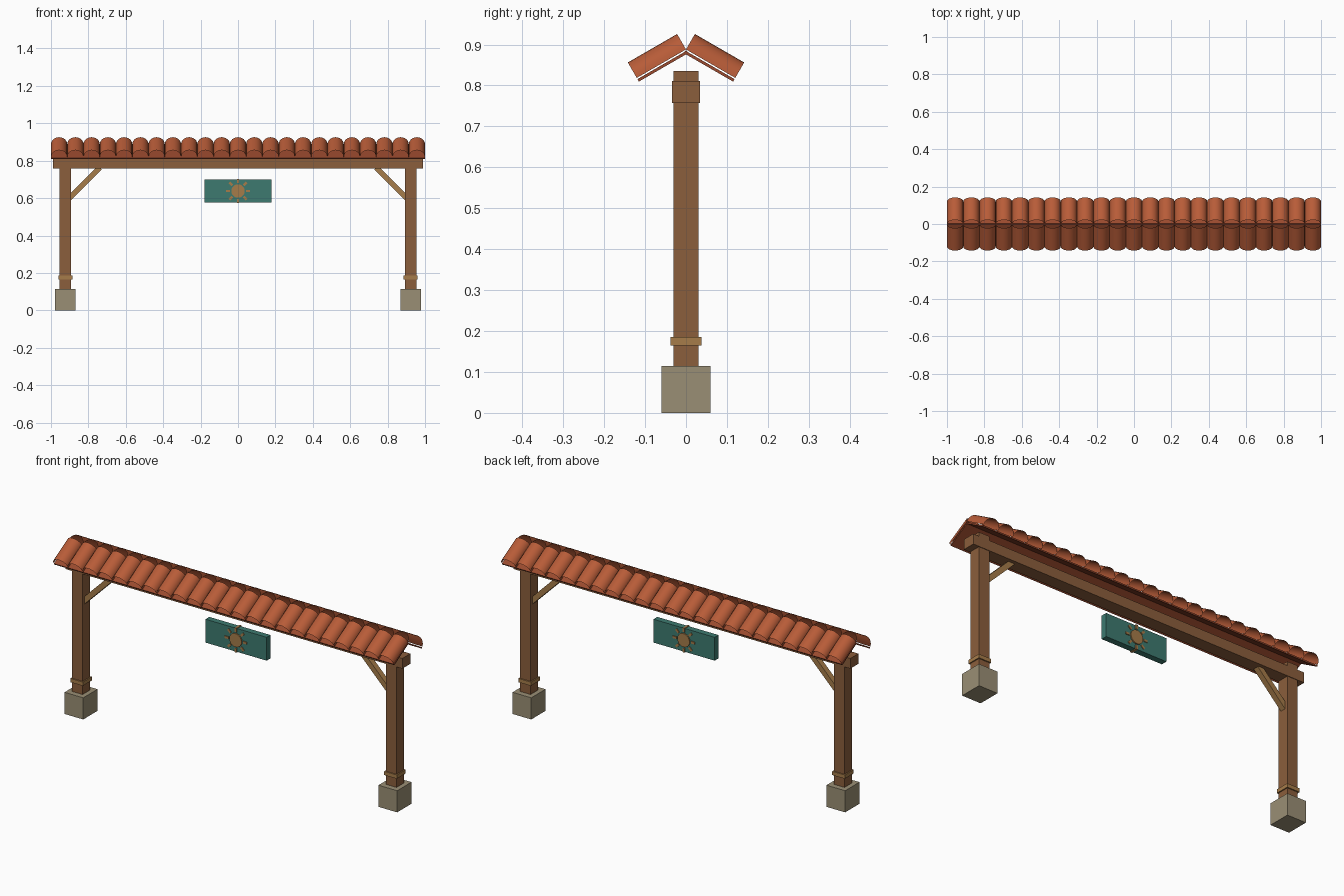
import bpy, bmesh, math
from mathutils import Matrix, Vector

if "Cube" in bpy.data.objects:
    bpy.data.objects.remove(bpy.data.objects["Cube"], do_unlink=True)


def material(name, hex_code):
    def linear(c):
        return c / 12.92 if c <= 0.04045 else ((c + 0.055) / 1.055) ** 2.4
    rgb = [linear(int(hex_code[i:i + 2], 16) / 255) for i in (0, 2, 4)]
    mat = bpy.data.materials.new(name)
    mat.use_nodes = True
    mat.diffuse_color = (*rgb, 1)
    bsdf = mat.node_tree.nodes["Principled BSDF"]
    bsdf.inputs["Base Color"].default_value = (*rgb, 1)
    bsdf.inputs["Roughness"].default_value = 0.9
    return mat


WOOD = material("brown wood", "8B5E3C")
LIGHT_WOOD = material("light wood", "A67C4A")
STONE = material("stone", "9A8F75")
TEAL = material("teal paint", "3D7A70")
CLAY = material("clay tile", "B85C38")
DARK_CLAY = material("dark clay", "9A4A2E")


def finish(name, bm, mat):
    mesh = bpy.data.meshes.new(name)
    bm.to_mesh(mesh)
    bm.free()
    mesh.materials.append(mat)
    obj = bpy.data.objects.new(name, mesh)
    bpy.context.collection.objects.link(obj)
    return obj


def box(name, centre, size, mat, turn=Matrix()):
    bm = bmesh.new()
    bmesh.ops.create_cube(bm, size=1, matrix=Matrix.Translation(centre) @ turn @ Matrix.Diagonal((*size, 1)))
    return finish(name, bm, mat)


# Posts with stone footings, collars and diagonal braces
for side, word in ((1, "left"), (-1, "right")):
    x = side * 0.923
    box(f"{word}_footing", (x, 0, 0.0575), (0.11, 0.12, 0.115), STONE)
    box(f"{word}_post", (x, 0, 0.475), (0.062, 0.062, 0.72), WOOD)
    box(f"{word}_collar", (x, 0, 0.175), (0.074, 0.075, 0.02), LIGHT_WOOD)
    box(f"{word}_brace", (side * 0.82, 0, 0.682), (0.23, 0.03, 0.028), LIGHT_WOOD,
        Matrix.Rotation(side * math.radians(45), 4, "Y"))

# Cross beam
box("cross_beam", (0, 0, 0.784), (1.98, 0.068, 0.054), WOOD)

# Roof: a thin board and a row of half-round tiles on each slope
TILES, SEGMENTS, LENGTH, RIDGE = 23, 12, 0.139, 0.888
RADIUS = 1 / TILES
PITCH = math.radians(30)
for side, word in ((-1, "front"), (1, "back")):
    down = Vector((0, side * math.cos(PITCH), -math.sin(PITCH)))
    up = Vector((0, side * math.sin(PITCH), math.cos(PITCH)))
    ridge = Vector((0, 0, RIDGE))
    box(f"{word}_roof_board", ridge + down * (LENGTH / 2) - up * 0.007,
        (2, LENGTH, 0.007), DARK_CLAY, Matrix.Rotation(-side * PITCH, 4, "X"))
    bm = bmesh.new()
    for i in range(TILES):
        x = -1 + RADIUS * (2 * i + 1)
        rows = []
        for k in range(SEGMENTS + 1):
            a = math.pi * k / SEGMENTS
            top = ridge + Vector((x + RADIUS * math.cos(a), 0, 0)) + up * (RADIUS * math.sin(a))
            rows.append((bm.verts.new(top), bm.verts.new(top + down * LENGTH)))
        for (a, b), (c, d) in zip(rows, rows[1:]):
            face = bm.faces.new((a, b, d, c) if side < 0 else (a, c, d, b))
            face.smooth = True
            face.normal_update()
            if face.normal.dot(up) < 0:
                face.normal_flip()
    finish(f"{word}_roof_tiles", bm, CLAY)

# Hanging sign with a sun emblem on both faces
SIGN_Z = 0.638
box("sign_board", (0, 0, SIGN_Z), (0.36, 0.032, 0.124), TEAL)
bm = bmesh.new()
bmesh.ops.create_cone(bm, cap_ends=True, segments=20, radius1=0.036, radius2=0.036, depth=0.044,
                      matrix=Matrix.Translation((0, 0, SIGN_Z)) @ Matrix.Rotation(math.pi / 2, 4, "X"))
finish("sun_disc", bm, LIGHT_WOOD)
for i in range(8):
    turn = Matrix.Rotation(i * math.pi / 4, 4, "Y")
    centre = Vector((0, 0, SIGN_Z)) + turn @ Vector((0.054, 0, 0))
    box(f"sun_ray_{i + 1}", centre, (0.022, 0.04, 0.012), LIGHT_WOOD, turn)
